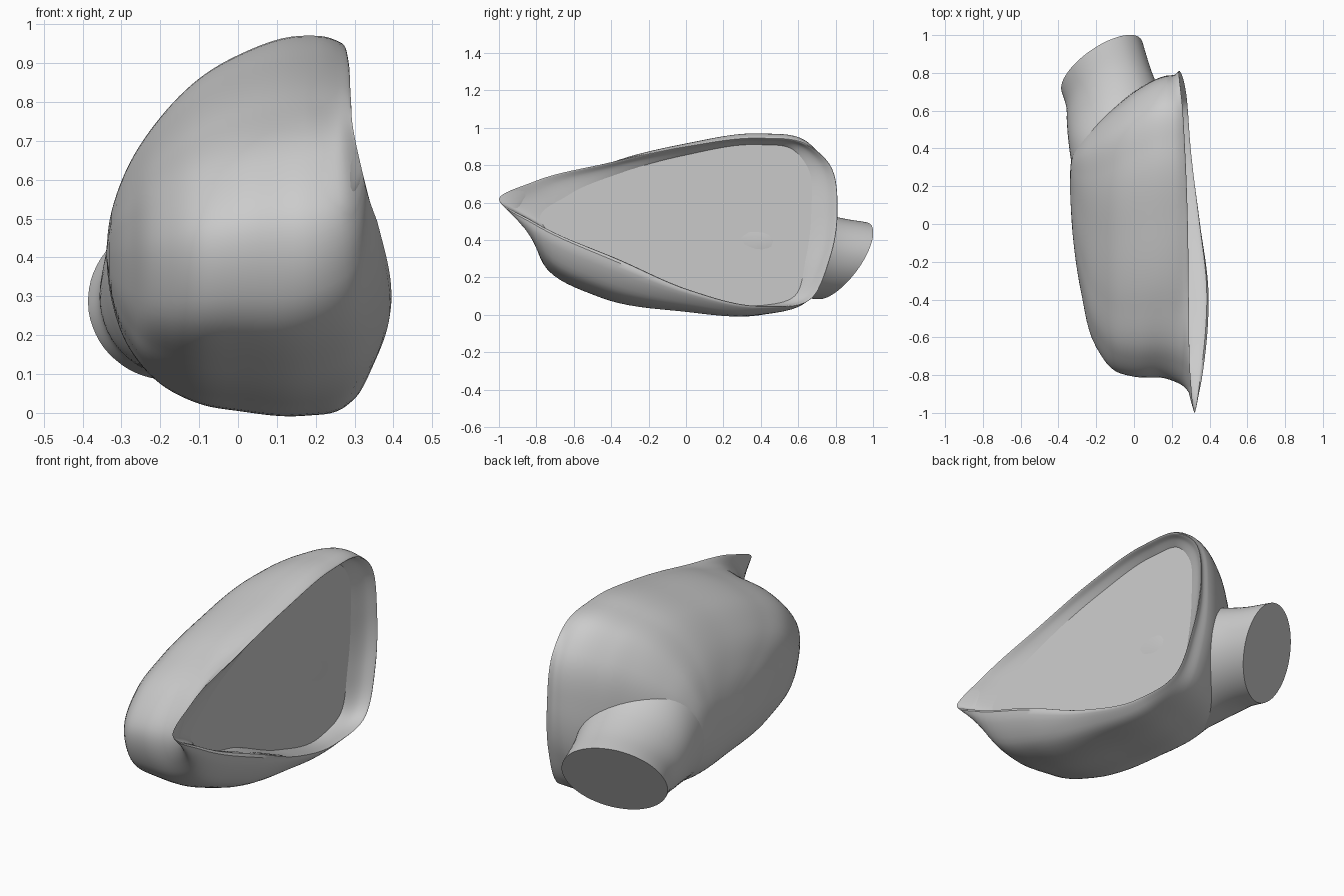
import bpy
import bmesh
import math
from mathutils import Vector

default_cube = bpy.data.objects.get("Cube")
if default_cube:
    bpy.data.objects.remove(default_cube, do_unlink=True)

grey = bpy.data.materials.new("plain_grey")
grey.use_nodes = True
grey.diffuse_color = (0.6, 0.6, 0.6, 1)
grey.node_tree.nodes["Principled BSDF"].inputs["Base Color"].default_value = (0.6, 0.6, 0.6, 1)


def tangent(before, point, after, span):
    """Slope at a point, weighted by the distance to its neighbours."""
    d_in = (point - before).length
    d_out = (after - point).length
    if d_in < 1e-6 or d_out < 1e-6:
        direction = (after - before).normalized()
    else:
        direction = ((point - before) * (d_out / d_in)
                     + (after - point) * (d_in / d_out)) / (d_in + d_out)
    return direction * span


def spline(points, steps, closed):
    """Smooth curve passing through every given point."""
    count = len(points)
    result = []

    def pick(index):
        if closed:
            return points[index % count]
        return points[max(0, min(count - 1, index))]

    for i in range(count if closed else count - 1):
        before, start, end, after = (pick(i + k) for k in (-1, 0, 1, 2))
        span = (end - start).length
        leave = tangent(before, start, end, span)
        arrive = tangent(start, end, after, span)
        for step in range(steps):
            t = step / steps
            blend = t * t * (3 - 2 * t)
            result.append(start.lerp(end, blend)
                          + leave * (t * (1 - t) ** 2)
                          - arrive * (t * t * (1 - t)))
    if not closed:
        result.append(points[-1].copy())
    return result


def add_object(name, bm):
    mesh = bpy.data.meshes.new(name)
    bm.to_mesh(mesh)
    bm.free()
    mesh.materials.append(grey)
    obj = bpy.data.objects.new(name, mesh)
    bpy.context.collection.objects.link(obj)
    bpy.ops.object.select_all(action="DESELECT")
    obj.select_set(True)
    bpy.context.view_layer.objects.active = obj
    bpy.ops.object.shade_smooth_by_angle(angle=math.radians(40))


def loft(name, rings, around, along, cap_end=False):
    """Skin a smooth surface through closed rings."""
    dense = [spline(ring, around, True) for ring in rings]
    columns = [spline(list(column), along, False) for column in zip(*dense)]
    bm = bmesh.new()
    grid = [[bm.verts.new(p) for p in column] for column in columns]
    for i, column in enumerate(grid):
        following = grid[(i + 1) % len(grid)]
        for j in range(len(column) - 1):
            bm.faces.new((column[j], following[j], following[j + 1], column[j + 1]))
    if cap_end:
        bm.faces.new([column[-1] for column in grid])
    bmesh.ops.remove_doubles(bm, verts=bm.verts, dist=0.0001)
    bmesh.ops.recalc_face_normals(bm, faces=bm.faces)
    add_object(name, bm)


# Rim crest, running from the pointed tip over the top and back underneath
lip = [Vector(p) for p in (
    (.32, -1, .62), (.3, -.82, .71), (.29, -.4, .815), (.285, 0, .9),
    (.27, .4, .945), (.255, .64, .915), (.24, .765, .81), (.24, .81, .55),
    (.26, .77, .3), (.28, .66, .08), (.3, .4, .045), (.345, .02, .13),
    (.385, -.35, .29), (.35, -.82, .5))]

# Widest outline of the housing, matched point for point to the rim
outline = ((-.8, .5), (-.68, .67), (-.4, .81), (0, .915), (.4, .97), (.63, .935),
           (.74, .81), (.78, .55), (.745, .28), (.64, .07), (.4, 0), (0, .02),
           (-.45, .1), (-.75, .28))

# Edge of the recessed glass
glass_outline = ((-.78, .51), (-.63, .64), (-.36, .755), (0, .855), (.4, .91),
                 (.57, .885), (.65, .79), (.67, .55), (.64, .3), (.58, .1),
                 (.4, .05), (.02, .13), (-.35, .29), (-.75, .46))
glass_edge = [Vector((.225 - .06 * y, y, z)) for y, z in glass_outline]

# Housing sections: x, then the y range and the z range
sections = ((.17, -.815, .785, 0, .97), (0, -.805, .7, .012, .92),
            (-.1, -.775, .62, .03, .86), (-.2, -.65, .53, .08, .76),
            (-.28, -.36, .44, .17, .64), (-.325, -.05, .36, .29, .52),
            (-.34, .2, .2, .41, .41))


def section_ring(x, y_low, y_high, z_low, z_high):
    ring = []
    for y, z in outline:
        v = (y + .8) / 1.58
        w = z / .97
        ring.append(Vector((x, y_low + v * (y_high - y_low), z_low + w * (z_high - z_low))))
    return ring


def mixed_ring(first, second, x_mix, yz_mix):
    mix = Vector((x_mix, yz_mix, yz_mix))
    return [a + (b - a) * mix for a, b in zip(first, second)]


# Housing shell with its rolled rim
body_rings = [section_ring(*section) for section in sections]
inner_roll = mixed_ring(lip, glass_edge, .5, .4)
outer_roll = mixed_ring(lip, body_rings[0], .3, .7)
loft("mirror_housing", [glass_edge, inner_roll, lip, outer_roll] + body_rings, 8, 6)

# Flat glass, facing +x
glass = bmesh.new()
pane = glass.faces.new([glass.verts.new(p) for p in spline(glass_edge, 8, True)])
pane.normal_update()
if pane.normal.x < 0:
    pane.normal_flip()
add_object("mirror_glass", glass)

# Mounting stem: centre, wide axis and tall axis of each oval section,
# flared where it grows out of the housing and cut off facing down and back
stem_sections = (
    ((-.05, .2, .4), (.26, 0, .02), (0, .02, .36)),
    ((-.075, .45, .365), (.27, .03, .03), (-.01, .03, .3)),
    ((-.11, .62, .325), (.245, .08, .04), (-.02, .05, .235)),
    ((-.135, .72, .305), (.22, .11, .05), (-.04, .07, .21)),
    ((-.17, .835, .29), (.21, .14, .05), (-.05, .09, .2)))
stem_rings = []
for centre, wide, tall in stem_sections:
    ring = []
    for k in range(16):
        angle = math.tau * k / 16
        ring.append(Vector(centre) + Vector(wide) * math.cos(angle)
                    + Vector(tall) * math.sin(angle))
    stem_rings.append(ring)
loft("mounting_stem", stem_rings, 4, 8, cap_end=True)
